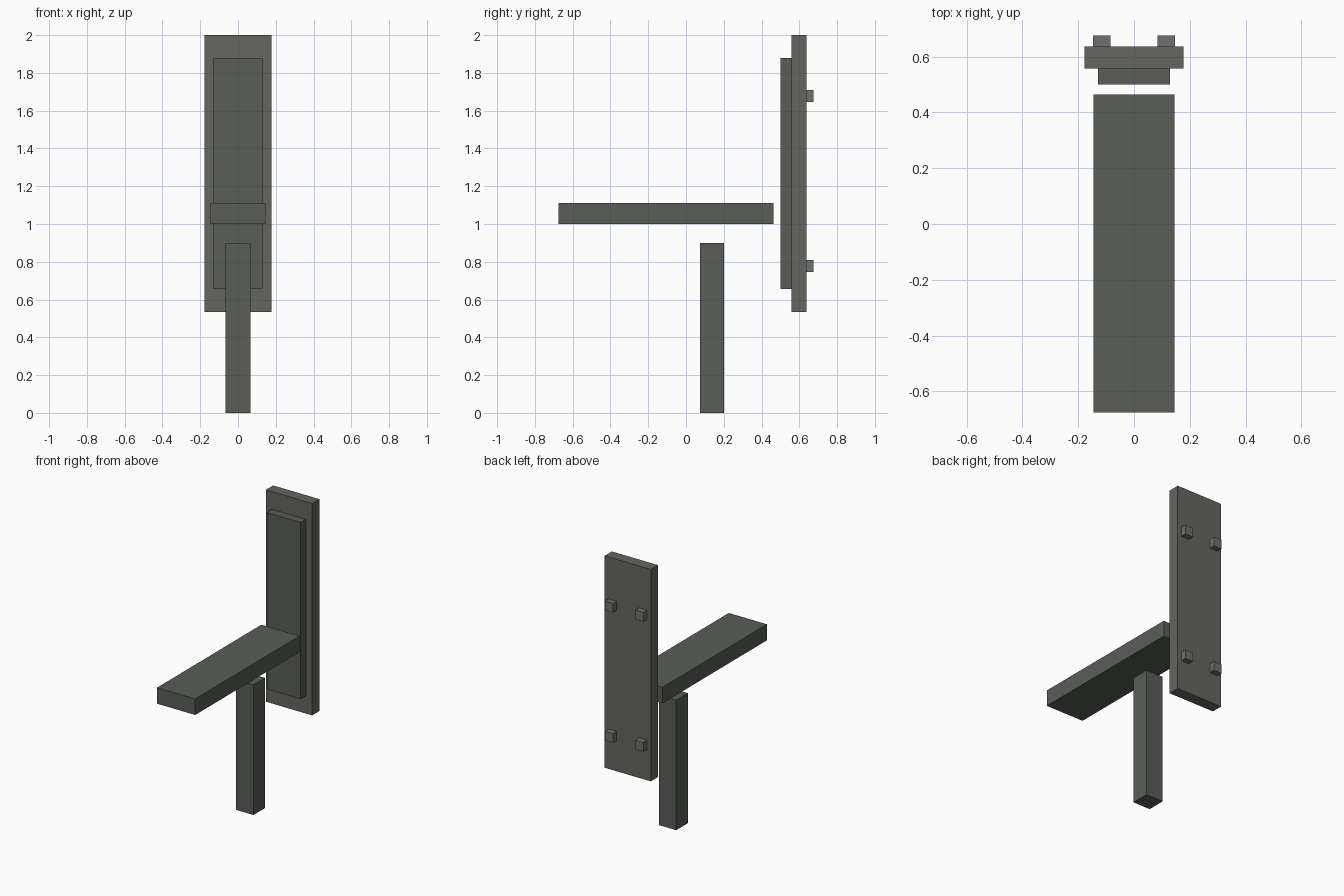
import bpy

if "Cube" in bpy.data.objects:
    bpy.data.objects.remove(bpy.data.objects["Cube"])


def material(name, rgb):
    mat = bpy.data.materials.new(name)
    mat.diffuse_color = (*rgb, 1)
    mat.use_nodes = True
    mat.node_tree.nodes["Principled BSDF"].inputs["Base Color"].default_value = mat.diffuse_color
    return mat


def box(name, x, y, z, mat):
    """Box spanning the given (min, max) range on each axis."""
    spans = (x, y, z)
    bpy.ops.mesh.primitive_cube_add(size=1, location=[(a + b) / 2 for a, b in spans])
    obj = bpy.context.object
    obj.name = name
    obj.scale = [b - a for a, b in spans]
    bpy.ops.object.transform_apply(location=False, rotation=False, scale=True)
    obj.data.materials.append(mat)
    return obj


pad_grey = material("pad_grey", (0.10, 0.11, 0.097))
board_grey = material("board_grey", (0.13, 0.13, 0.115))
peg_grey = material("peg_grey", (0.15, 0.17, 0.155))

# Seat and its supporting post
box("seat", (-0.146, 0.146), (-0.676, 0.464), (1.0, 1.111), pad_grey)
box("post", (-0.066, 0.066), (0.074, 0.201), (0.0, 0.9), pad_grey)

# Backrest pad on its board
box("back_pad", (-0.13, 0.13), (0.5, 0.558), (0.656, 1.878), pad_grey)
box("back_board", (-0.177, 0.177), (0.558, 0.637), (0.534, 2.0), board_grey)

# Four mounting pegs behind the board
for level, z in (("lower", 0.778), ("upper", 1.678)):
    for side, x in (("left", -0.116), ("right", 0.116)):
        box(f"{level}_{side}_peg", (x - 0.031, x + 0.031), (0.637, 0.676),
            (z - 0.032, z + 0.032), peg_grey)
